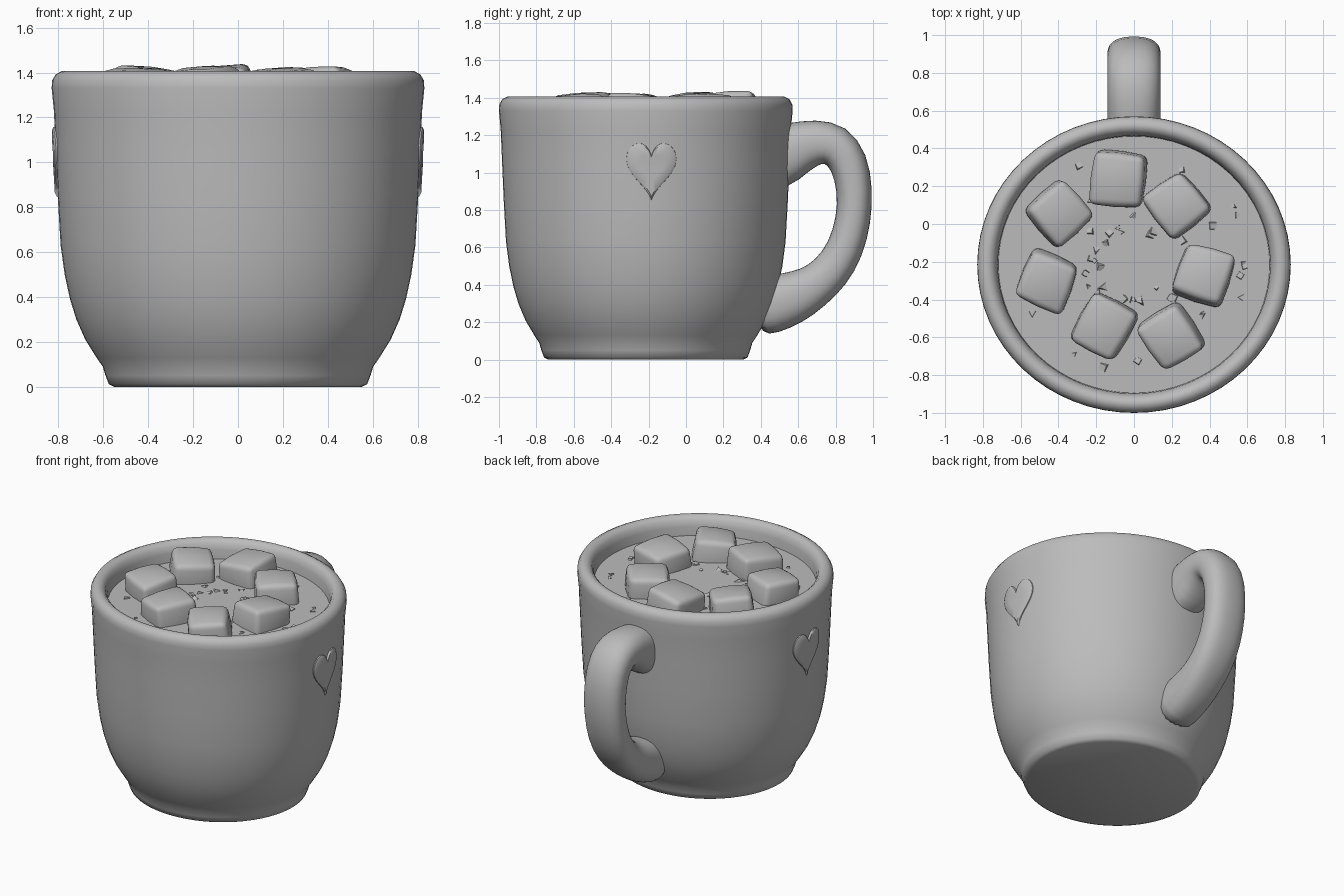
import bpy, bmesh, math, random
from mathutils import Vector, Matrix

if "Cube" in bpy.data.objects:
    bpy.data.objects.remove(bpy.data.objects["Cube"])
random.seed(4)
CY, RATIO, LIQUID = -0.215, 0.946, 1.26

clay = bpy.data.materials.new("plain grey")
clay.use_nodes = True
clay.diffuse_color = (0.5, 0.5, 0.5, 1)
clay.node_tree.nodes["Principled BSDF"].inputs["Base Color"].default_value = (0.5, 0.5, 0.5, 1)


def finish(name, bm, angle=40, smooth_levels=0):
    bmesh.ops.recalc_face_normals(bm, faces=bm.faces)
    mesh = bpy.data.meshes.new(name)
    bm.to_mesh(mesh)
    bm.free()
    mesh.materials.append(clay)
    obj = bpy.data.objects.new(name, mesh)
    bpy.context.collection.objects.link(obj)
    if smooth_levels:
        mod = obj.modifiers.new("Subdivision", 'SUBSURF')
        mod.levels = mod.render_levels = smooth_levels
    bpy.ops.object.select_all(action='DESELECT')
    obj.select_set(True)
    bpy.context.view_layer.objects.active = obj
    bpy.ops.object.shade_smooth_by_angle(angle=math.radians(angle))
    return obj


def loft(bm, rings, caps=True):
    loops = [[bm.verts.new(p) for p in ring] for ring in rings]
    n = len(loops[0])
    for a, b in zip(loops, loops[1:]):
        for i in range(n):
            bm.faces.new((a[i], a[(i + 1) % n], b[(i + 1) % n], b[i]))
    if caps:
        bm.faces.new(loops[0])
        bm.faces.new(loops[-1])
    return loops


def round_ring(r, z, n=64):
    return [(r * math.cos(t), CY + RATIO * r * math.sin(t), z)
            for t in (2 * math.pi * i / n for i in range(n))]


# Mug: outer wall, rolled rim and inner wall down to the drink
outer = [(0.55, 0), (0.575, 0.012), (0.59, 0.05), (0.602, 0.09), (0.63, 0.13),
         (0.68, 0.21), (0.72, 0.30), (0.748, 0.39), (0.772, 0.50), (0.79, 0.63),
         (0.803, 0.85), (0.812, 1.05), (0.82, 1.23), (0.83, 1.33), (0.828, 1.365),
         (0.812, 1.392), (0.785, 1.406), (0.758, 1.402), (0.735, 1.38),
         (0.722, 1.34), (0.715, 1.22)]
bm = bmesh.new()
loft(bm, [round_ring(r, z) for r, z in outer])
finish("mug_body", bm, 50)

# Drink surface, slightly raised where it meets the wall
bm = bmesh.new()
loft(bm, [round_ring(r, z) for r, z in
          [(0.72, LIQUID + 0.02), (0.70, LIQUID + 0.015), (0.685, LIQUID), (0.3, LIQUID - 0.01)]])
finish("drink", bm)

# Handle: centre line (y, z) with half thickness, swept with an oval section
path = [(0.36, 1.07, 0.18), (0.52, 1.09, 0.175), (0.60, 1.135, 0.14), (0.70, 1.165, 0.125),
        (0.80, 1.155, 0.12), (0.875, 1.06, 0.107), (0.905, 0.90, 0.095), (0.897, 0.75, 0.095),
        (0.855, 0.59, 0.10), (0.775, 0.465, 0.108), (0.68, 0.385, 0.118),
        (0.57, 0.33, 0.145), (0.45, 0.29, 0.155), (0.36, 0.27, 0.15)]
rings = []
for i, (y, z, h) in enumerate(path):
    a, b = path[max(i - 1, 0)], path[min(i + 1, len(path) - 1)]
    d = Vector((0, b[0] - a[0], b[1] - a[1])).normalized()
    side = Vector((0, -d.z, d.y))
    ring = []
    for k in range(20):
        t = 2 * math.pi * k / 20
        c, s = math.cos(t), math.sin(t)
        ring.append(Vector((0.143 * math.copysign(abs(c) ** 0.8, c), y, z))
                    + side * h * math.copysign(abs(s) ** 0.85, s))
    rings.append(ring)
bm = bmesh.new()
loft(bm, rings)
finish("handle", bm, 60, 1)


# Raised hearts wrapped onto the left and right walls
def wall_point(sign, y, z, lift):
    r = 0.803 + (z - 0.85) * 0.045
    x = math.sqrt(max(r * r - ((y - CY) / RATIO) ** 2, 0))
    return (sign * (x + lift), y, z)


def heart_ring(sign, size, lift):
    ring = []
    for k in range(40):
        t = 2 * math.pi * k / 40
        u = math.sin(t) ** 3
        v = (13 * math.cos(t) - 5 * math.cos(2 * t) - 2 * math.cos(3 * t) - math.cos(4 * t)) / 16
        ring.append(wall_point(sign, -0.185 + 0.135 * size * u, 1.03 + 0.172 * size * v, lift))
    return ring


for sign, name in ((1, "heart_left"), (-1, "heart_right")):
    bm = bmesh.new()
    loft(bm, [heart_ring(sign, s, l) for s, l in
              [(1.0, -0.01), (0.99, 0.006), (0.9, 0.013), (0.5, 0.014), (0.1, 0.012)]])
    finish(name, bm, 35)

# Marshmallows: softened, slightly tilted blocks floating in a ring
spots = [(-0.08, 0.24, -6), (0.23, 0.10, 38), (-0.40, 0.06, 42), (-0.46, -0.30, -22),
         (0.37, -0.27, -18), (-0.16, -0.54, -28), (0.20, -0.60, 32)]
for i, (x, y, turn) in enumerate(spots):
    bm = bmesh.new()
    bmesh.ops.create_cube(bm, size=1)
    bmesh.ops.scale(bm, vec=(0.26, 0.27, 0.25), verts=bm.verts)
    for v in bm.verts:
        v.co += Vector([random.uniform(-0.012, 0.012) for _ in range(3)])
    bmesh.ops.bevel(bm, geom=bm.edges[:], offset=0.035, segments=2, affect='EDGES', profile=0.5)
    for v in bm.verts:      # puff out the top and sides
        v.co *= 1 + 0.05 * (1 - min(1, v.co.length / 0.22))
    bmesh.ops.subdivide_edges(bm, edges=bm.edges[:], cuts=1, use_grid_fill=True, smooth=0.3)
    tilt = Matrix.Rotation(random.uniform(-0.1, 0.1), 4, 'X') @ Matrix.Rotation(random.uniform(-0.1, 0.1), 4, 'Y')
    place = Matrix.Translation((x, y, LIQUID + 0.03)) @ Matrix.Rotation(math.radians(turn), 4, 'Z') @ tilt
    bmesh.ops.transform(bm, matrix=place, verts=bm.verts)
    finish("marshmallow_%d" % (i + 1), bm, 60)

# Crumbs: small angular shards scattered between the marshmallows
bm = bmesh.new()
count = 0
while count < 42:
    ang, rad = random.uniform(0, 2 * math.pi), random.uniform(0.18, 0.63)
    x, y = rad * math.cos(ang), CY + RATIO * rad * math.sin(ang)
    if any(math.hypot(x - s[0], y - s[1]) < 0.18 for s in spots):
        continue
    size = random.uniform(0.02, 0.042)
    shard = bmesh.ops.create_cone(bm, cap_ends=True, segments=random.choice((3, 4)),
                                  radius1=size, radius2=size * 0.6, depth=0.045)["verts"]
    spin = Matrix.Rotation(random.uniform(0, 6), 4, 'Z') @ Matrix.Rotation(random.uniform(-0.5, 0.5), 4, 'X')
    bmesh.ops.transform(bm, matrix=Matrix.Translation((x, y, LIQUID + 0.005)) @ spin, verts=shard)
    count += 1
finish("crumbs", bm, 20)
